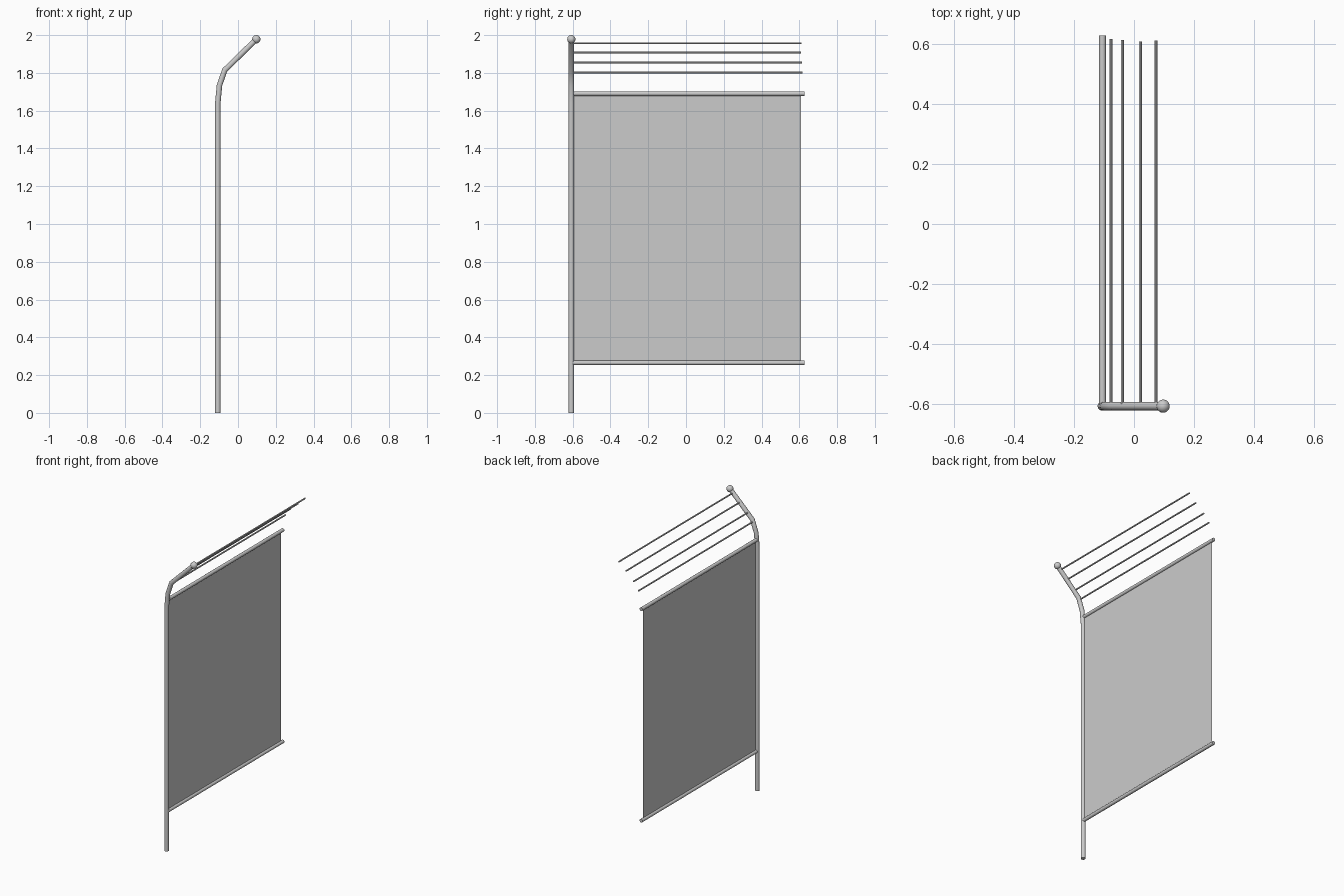
import bpy
import bmesh
import math
from mathutils import Vector

cube = bpy.data.objects.get("Cube")
if cube:
    bpy.data.objects.remove(cube, do_unlink=True)


def material(name, value):
    mat = bpy.data.materials.new(name)
    mat.use_nodes = True
    color = (value, value, value, 1)
    mat.diffuse_color = color
    mat.node_tree.nodes["Principled BSDF"].inputs["Base Color"].default_value = color
    return mat


grey = material("grey metal", 0.6)


def finish(name, bm, smooth=True):
    mesh = bpy.data.meshes.new(name)
    bmesh.ops.recalc_face_normals(bm, faces=bm.faces)
    bm.to_mesh(mesh)
    bm.free()
    mesh.materials.append(grey)
    obj = bpy.data.objects.new(name, mesh)
    bpy.context.collection.objects.link(obj)
    if smooth:
        bpy.ops.object.select_all(action='DESELECT')
        obj.select_set(True)
        bpy.context.view_layer.objects.active = obj
        bpy.ops.object.shade_smooth_by_angle(angle=math.radians(40))
    return obj


def tube(name, points, radius, sides=16):
    """Sweep a circle along a path lying in a plane, with mitred bends."""
    pts = [Vector(p) for p in points]
    dirs = [(b - a).normalized() for a, b in zip(pts, pts[1:])]
    side = dirs[0].cross(dirs[-1])
    side = side.normalized() if side.length > 1e-4 else dirs[0].orthogonal().normalized()
    bm = bmesh.new()
    rings = []
    for i, p in enumerate(pts):
        before, after = dirs[max(i - 1, 0)], dirs[min(i, len(dirs) - 1)]
        tangent = (before + after).normalized()
        up = tangent.cross(side) / tangent.dot(after)
        angles = [math.tau * k / sides for k in range(sides)]
        rings.append([bm.verts.new(p + radius * (side * math.cos(a) + up * math.sin(a)))
                      for a in angles])
    for low, high in zip(rings, rings[1:]):
        for k in range(sides):
            n = (k + 1) % sides
            bm.faces.new((low[k], low[n], high[n], high[k]))
    bm.faces.new(rings[0])
    bm.faces.new(rings[-1])
    return finish(name, bm)


POLE_X, POLE_Y = -0.107, -0.607
FAR_Y = 0.61
TIP = (0.097, POLE_Y, 1.978)

# Upright pole with the bent arm at its top
profile = [(POLE_X, 0), (POLE_X, 1.64), (-0.098, 1.735), (-0.07, 1.815), (TIP[0], TIP[2])]
tube("pole", [(x, POLE_Y, z) for x, z in profile], 0.0145)

# Ball cap on the arm
bm = bmesh.new()
bmesh.ops.create_uvsphere(bm, u_segments=20, v_segments=12, radius=0.022)
bmesh.ops.translate(bm, verts=bm.verts, vec=TIP)
finish("ball_cap", bm)

# Rails above and below the panel
RAILS = {"bottom_rail": 0.265, "top_rail": 1.69}
for name, z in RAILS.items():
    tube(name, [(-0.105, POLE_Y, z), (-0.105, 0.628, z)], 0.0115)

# Thin infill panel
bm = bmesh.new()
low, high = RAILS.values()
corners = [(POLE_Y, low), (FAR_Y, low), (FAR_Y, high), (POLE_Y, high)]
bm.faces.new([bm.verts.new((-0.105, y, z)) for y, z in corners])
finish("panel", bm, smooth=False)

# Wires strung from the arm
wires = [(-0.077, 1.803, 0.616), (-0.039, 1.855, 0.613),
         (0.021, 1.908, 0.609), (0.073, 1.957, 0.611)]
for i, (x, z, end) in enumerate(wires):
    tube(f"wire_{i + 1}", [(x, POLE_Y, z), (x, end, z)], 0.005, 8)
